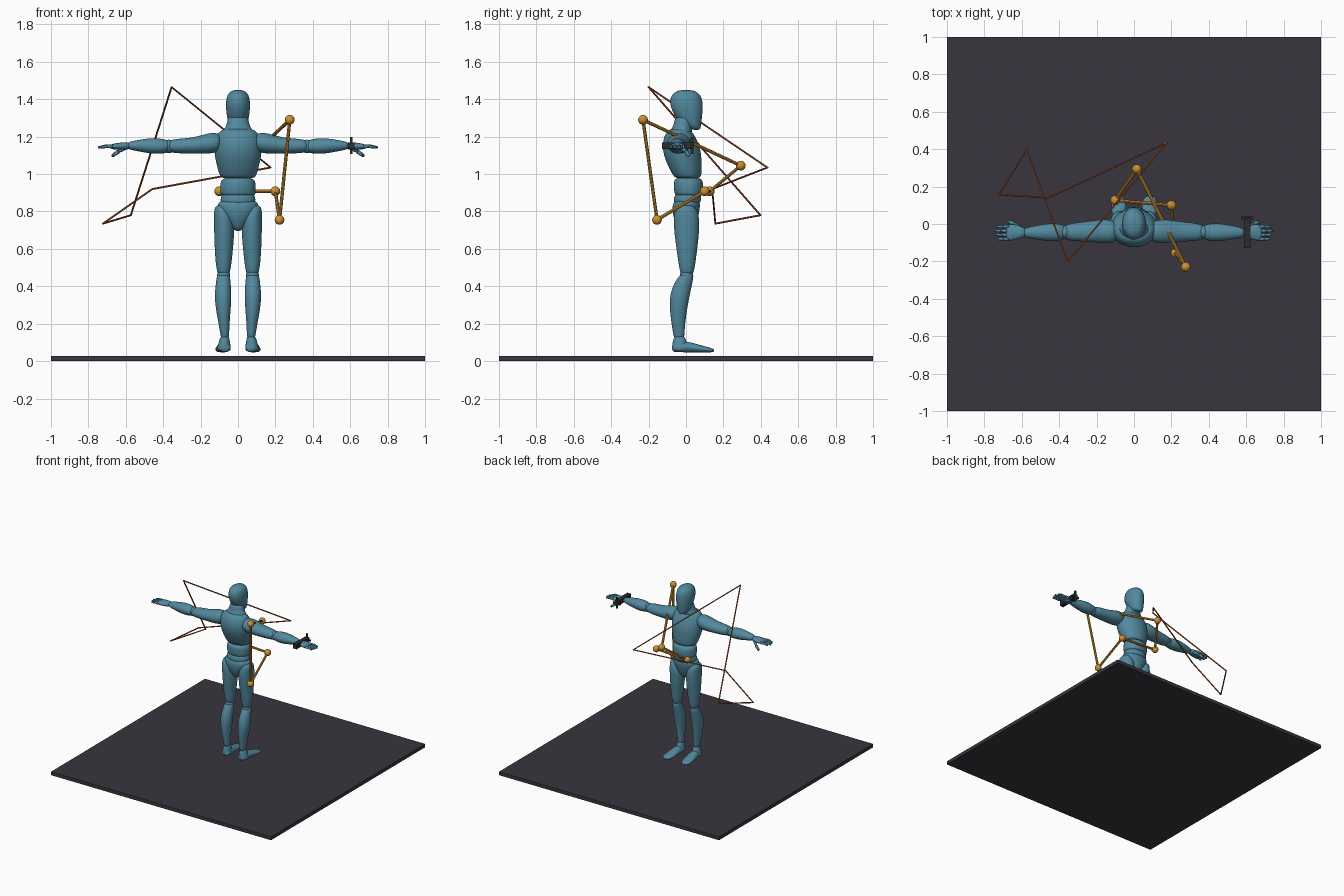
import bpy, bmesh
from math import cos, sin, pi
from mathutils import Vector, Matrix

if "Cube" in bpy.data.objects:
    bpy.data.objects.remove(bpy.data.objects["Cube"], do_unlink=True)


def material(name, r, g, b):
    mat = bpy.data.materials.new(name)
    mat.use_nodes = True
    mat.diffuse_color = (r, g, b, 1)
    mat.node_tree.nodes["Principled BSDF"].inputs["Base Color"].default_value = (r, g, b, 1)
    return mat


teal = material("teal body", .085, .25, .34)
charcoal = material("charcoal floor", .04, .037, .047)
black = material("black grip", .025, .025, .03)
gold = material("golden markers", .62, .28, .03)
rust = material("rust path", .42, .09, .025)


def finish(bm, name, mat, smooth=True, mirror=False, subdivide=0):
    """Turn a bmesh into an object with material, mirror and smoothing."""
    bmesh.ops.recalc_face_normals(bm, faces=bm.faces)
    mesh = bpy.data.meshes.new(name)
    bm.to_mesh(mesh)
    bm.free()
    mesh.materials.append(mat)
    obj = bpy.data.objects.new(name, mesh)
    bpy.context.collection.objects.link(obj)
    for poly in mesh.polygons:
        poly.use_smooth = smooth
    if mirror:
        mod = obj.modifiers.new("Mirror", 'MIRROR')
        mod.use_mirror_merge = False
    if subdivide:
        mod = obj.modifiers.new("Smooth", 'SUBSURF')
        mod.levels = mod.render_levels = subdivide
    return obj


def loft(name, rings, axis="z", mirror=False, sides=16):
    """Skin elliptical rings: (position, centre u, centre v, radius u, radius v).
    Along z the pair u, v is x, y; along x it is y, z."""
    bm = bmesh.new()
    loops = []
    for pos, cu, cv, ru, rv in rings:
        loop = []
        for i in range(sides):
            angle = 2 * pi * i / sides
            u = cu + ru * cos(angle) * 1.025
            v = cv + rv * sin(angle) * 1.025
            loop.append(bm.verts.new((u, v, pos) if axis == "z" else (pos, u, v)))
        loops.append(loop)
    for low, high in zip(loops, loops[1:]):
        for i in range(sides):
            j = (i + 1) % sides
            bm.faces.new((low[i], low[j], high[j], high[i]))
    bm.faces.new(loops[0])
    bm.faces.new(loops[-1])
    return finish(bm, name, teal, mirror=mirror, subdivide=2)


def add_rod(bm, start, end, r_start, r_end=None, sides=8):
    start, end = Vector(start), Vector(end)
    along = end - start
    turn = along.to_track_quat('Z', 'Y').to_matrix().to_4x4()
    bmesh.ops.create_cone(bm, cap_ends=True, segments=sides, radius1=r_start,
                          radius2=r_end or r_start, depth=along.length,
                          matrix=Matrix.Translation((start + end) / 2) @ turn)


def add_ball(bm, centre, radius, detail=16):
    bmesh.ops.create_uvsphere(bm, u_segments=detail, v_segments=detail // 2 + 2,
                              radius=radius, matrix=Matrix.Translation(centre))


def add_box(bm, centre, size):
    place = Matrix.Translation(centre) @ Matrix.Diagonal((*size, 1))
    bmesh.ops.create_cube(bm, size=1, matrix=place)


# Floor slab
bm = bmesh.new()
add_box(bm, (0, 0, .014), (2, 2, .028))
finish(bm, "floor", charcoal, smooth=False)

# Head, neck and trunk segments
loft("head", [
    (1.235, 0, .055, .025, .02), (1.255, 0, .035, .046, .045),
    (1.3, 0, .015, .058, .07), (1.36, 0, .003, .066, .088),
    (1.41, 0, 0, .062, .085), (1.437, 0, 0, .048, .064), (1.45, 0, 0, .022, .03)])
loft("neck", [
    (1.2, 0, -.03, .1, .065), (1.235, 0, -.025, .08, .058),
    (1.26, 0, -.016, .058, .048), (1.32, 0, -.008, .056, .05)])
loft("chest", [
    (.975, 0, .008, .085, .06), (.99, 0, .008, .097, .076),
    (1.05, 0, -.008, .115, .092), (1.12, 0, -.022, .128, .103),
    (1.18, 0, -.032, .124, .092), (1.225, 0, -.035, .105, .07),
    (1.245, 0, -.035, .07, .045)])
loft("abdomen", [
    (.88, 0, .015, .085, .066), (.895, 0, .014, .095, .077),
    (.95, 0, .014, .095, .08), (.985, 0, .01, .085, .07)])
loft("waist", [
    (.83, 0, .005, .08, .06), (.85, 0, .006, .094, .072),
    (.88, 0, .01, .092, .074), (.9, 0, .012, .08, .06)])
loft("pelvis", [
    (.695, 0, 0, .014, .025), (.715, 0, 0, .035, .045),
    (.77, 0, -.002, .08, .066), (.815, 0, 0, .112, .074),
    (.845, 0, .003, .106, .072), (.86, 0, .005, .09, .06)])

# Legs: thigh, knee ball, calf and foot
loft("thighs", [
    (.46, .077, .005, .025, .025), (.475, .077, .005, .036, .038),
    (.56, .077, .005, .046, .05), (.68, .073, .004, .054, .066),
    (.77, .076, .002, .053, .07), (.815, .09, 0, .037, .056),
    (.835, .095, 0, .018, .03)], mirror=True)
bm = bmesh.new()
add_ball(bm, (.077, .002, .46), .035)
finish(bm, "knees", teal, mirror=True)
loft("calves", [
    (.11, .07, -.036, .022, .028), (.17, .072, -.04, .025, .032),
    (.25, .078, -.042, .036, .043), (.34, .08, -.036, .046, .053),
    (.41, .079, -.018, .04, .05), (.46, .078, .004, .035, .038),
    (.475, .077, .012, .022, .022)], mirror=True)
loft("ankles", [
    (.05, .075, -.035, .036, .04), (.075, .075, -.033, .036, .042),
    (.11, .072, -.034, .028, .036), (.14, .07, -.036, .02, .024)], mirror=True)
foot = loft("feet", [
    (-.074, 0, .068, .024, .018), (-.05, 0, .073, .033, .026),
    (0, 0, .077, .034, .031), (.06, 0, .068, .04, .022),
    (.12, 0, .06, .04, .014), (.152, 0, .056, .026, .009)], axis="x")
for vert in foot.data.vertices:
    length, across, height = vert.co
    vert.co = (.075 + across + .07 * length, length, max(height, .047))
mod = foot.modifiers.new("Mirror", 'MIRROR')
mod.use_mirror_merge = False

# Arms: upper arm, elbow ball and forearm
loft("upper_arms", [
    (.09, -.04, 1.17, .045, .04), (.12, -.04, 1.168, .062, .054),
    (.17, -.038, 1.162, .064, .054), (.24, -.04, 1.152, .054, .042),
    (.31, -.042, 1.15, .05, .04), (.36, -.044, 1.149, .042, .034),
    (.375, -.044, 1.149, .028, .024)], axis="x", mirror=True)
bm = bmesh.new()
add_ball(bm, (.37, -.044, 1.148), .036)
finish(bm, "elbows", teal, mirror=True)
loft("forearms", [
    (.365, -.044, 1.148, .026, .024), (.38, -.044, 1.148, .042, .036),
    (.44, -.044, 1.15, .05, .044), (.51, -.045, 1.152, .04, .035),
    (.57, -.046, 1.152, .028, .023), (.59, -.046, 1.152, .02, .018)],
    axis="x", mirror=True)

# Hands: palm, four fingers and a thumb
loft("palms", [
    (.575, -.046, 1.15, .02, .018), (.61, -.044, 1.15, .034, .02),
    (.65, -.044, 1.148, .044, .018), (.675, -.046, 1.147, .042, .013),
    (.684, -.046, 1.147, .034, .008)], axis="x", mirror=True)
bm = bmesh.new()
for n, tip in enumerate((.73, .742, .747, .735)):
    y = -.08 + n * .022
    knuckle = (.67, y, 1.147)
    middle = ((.67 + tip) / 2, y, 1.149)
    end = (tip - .006, y, 1.143)
    add_rod(bm, knuckle, middle, .01, .009)
    add_rod(bm, middle, end, .009, .007)
    add_ball(bm, middle, .009, 8)
    add_ball(bm, end, .007, 8)
thumb = [(.605, -.025, 1.14), (.64, .002, 1.12), (.668, .012, 1.1)]
for a, b in zip(thumb, thumb[1:]):
    add_rod(bm, a, b, .012, .009)
    add_ball(bm, b, .009, 8)
finish(bm, "fingers", teal, mirror=True)

# Grip held at the left wrist: handle with crossed guards
bm = bmesh.new()
add_box(bm, (.605, -.045, 1.152), (.034, .165, .036))
add_box(bm, (.605, .032, 1.153), (.012, .014, .09))
add_box(bm, (.605, .032, 1.148), (.066, .014, .012))
finish(bm, "wrist_grip", black, smooth=False)

# Closed loop of gold markers and connecting rods
markers = [(.277, -.23, 1.29), (.222, -.155, .755), (.2, .1, .908),
           (-.1, .127, .908), (.015, .293, 1.045)]
bm = bmesh.new()
for centre in markers:
    add_ball(bm, centre, .026)
finish(bm, "marker_balls", gold)
bm = bmesh.new()
for a, b in zip(markers, markers[1:] + markers[:1]):
    add_rod(bm, a, b, .009)
finish(bm, "marker_rods", gold, smooth=False)

# Thin closed path around the figure
corners = [(-.355, -.2, 1.465), (.175, .435, 1.035), (-.458, .14, .92),
           (-.722, .157, .735), (-.573, .398, .78)]
bm = bmesh.new()
for a, b in zip(corners, corners[1:] + corners[:1]):
    add_rod(bm, a, b, .005, sides=6)
    add_ball(bm, a, .005, 6)
finish(bm, "path_line", rust, smooth=False)
